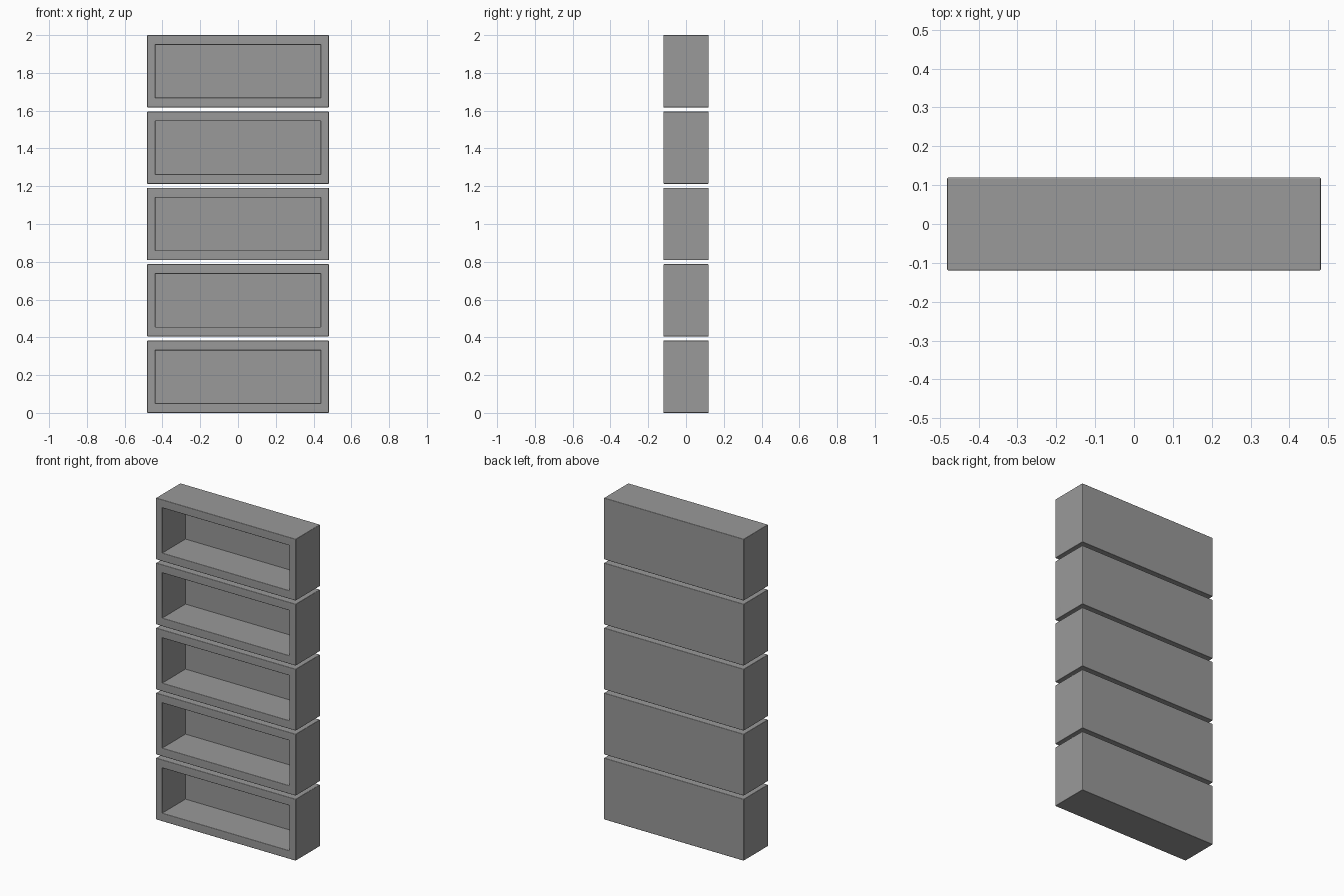
import bpy, bmesh, math
from mathutils import Vector

if "Cube" in bpy.data.objects:
    bpy.data.objects.remove(bpy.data.objects["Cube"])

W, D, H = 0.962, 0.24, 0.383      # outer box size
IW, IH = 0.874, 0.28              # opening size
DEPTH = 0.228                     # recess depth
COUNT = 5
PITCH = (2.0 - H) / (COUNT - 1)

grey = bpy.data.materials.new("dark_grey")
grey.diffuse_color = (0.32, 0.32, 0.32, 1)
grey.use_nodes = True
grey.node_tree.nodes["Principled BSDF"].inputs["Base Color"].default_value = grey.diffuse_color


def open_box(name, z):
    bm = bmesh.new()
    bmesh.ops.create_cube(bm, size=1)
    bmesh.ops.scale(bm, vec=(W, D, H), verts=bm.verts)
    # opening in the front face
    front = min(bm.faces, key=lambda f: f.calc_center_median().y)
    bmesh.ops.inset_region(bm, faces=[front], thickness=0.03)
    for v in front.verts:
        v.co.x = IW / 2 * (1 if v.co.x > 0 else -1)
        v.co.z = IH / 2 * (1 if v.co.z > 0 else -1)
    # recess
    back = bmesh.ops.extrude_discrete_faces(bm, faces=[front])["faces"][0]
    bmesh.ops.translate(bm, vec=(0, DEPTH, 0), verts=back.verts)
    bmesh.ops.recalc_face_normals(bm, faces=bm.faces)
    # round the outer edges and the rim
    bm.normal_update()
    edges = [e for e in bm.edges if e.calc_face_angle_signed() > 0.5]
    bmesh.ops.bevel(bm, geom=edges, offset=0.004, segments=3,
                    affect='EDGES', profile=0.5)
    for f in bm.faces:
        f.smooth = True
    mesh = bpy.data.meshes.new(name)
    bm.to_mesh(mesh)
    bm.free()
    mesh.set_sharp_from_angle(angle=math.radians(40))
    mesh.materials.append(grey)
    obj = bpy.data.objects.new(name, mesh)
    obj.location = Vector((0, 0, z + H / 2))
    bpy.context.collection.objects.link(obj)
    # keep the large faces flat in shading
    obj.modifiers.new("flat_faces", 'WEIGHTED_NORMAL').keep_sharp = True


# stack of open shelf boxes
for i in range(COUNT):
    open_box(f"shelf_box_{i + 1}", i * PITCH)
